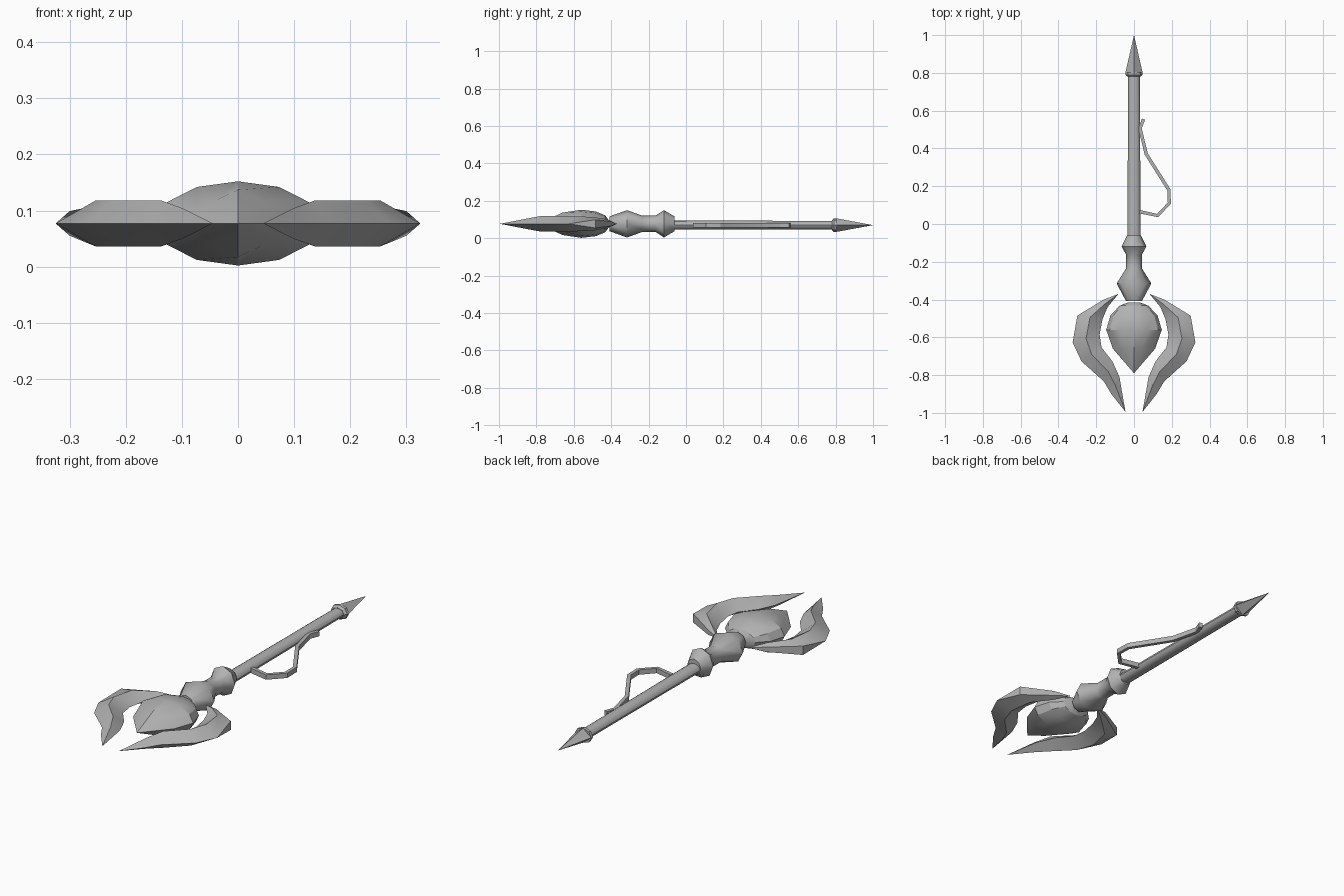
import bpy, bmesh, math
from mathutils import Vector

cube = bpy.data.objects.get("Cube")
if cube:
    bpy.data.objects.remove(cube, do_unlink=True)

grey = bpy.data.materials.new("plain_grey")
grey.use_nodes = True
COLOUR = (0.45, 0.45, 0.45, 1)
grey.diffuse_color = COLOUR
grey.node_tree.nodes["Principled BSDF"].inputs["Base Color"].default_value = COLOUR

MID = 0.077    # height of the head's centre line
SHAFT = 0.07   # height of the shaft's centre line


def loft(name, rings, angle):
    """Skin a list of equal-length rings; rings of zero size close to a point."""
    bm = bmesh.new()
    rows = [[bm.verts.new(p) for p in ring] for ring in rings]
    n = len(rows[0])
    for a, b in zip(rows, rows[1:]):
        for i in range(n):
            j = (i + 1) % n
            bm.faces.new((a[i], a[j], b[j], b[i]))
    bm.faces.new(rows[0])
    bm.faces.new(rows[-1])
    bmesh.ops.remove_doubles(bm, verts=bm.verts, dist=0.0005)
    bmesh.ops.recalc_face_normals(bm, faces=bm.faces)
    mesh = bpy.data.meshes.new(name)
    bm.to_mesh(mesh)
    bm.free()
    mesh.materials.append(grey)
    obj = bpy.data.objects.new(name, mesh)
    bpy.context.collection.objects.link(obj)
    bpy.ops.object.select_all(action='DESELECT')
    obj.select_set(True)
    bpy.context.view_layer.objects.active = obj
    bpy.ops.object.shade_smooth_by_angle(angle=math.radians(angle))
    return obj


def oval(y, rx, rz, z, sides, diamond=0.0):
    """Oval ring across the long axis, optionally squeezed to a diamond."""
    ring = []
    for i in range(sides):
        t = 2 * math.pi * i / sides
        c, s = math.cos(t), math.sin(t)
        k = 1 + diamond * (1 / (abs(c) + abs(s)) - 1)
        ring.append((rx * c * k, y, z + rz * s * k))
    return ring


def turned(name, profile, z, sides, angle):
    return loft(name, [oval(y, rx, rz, z, sides) for y, rx, rz in profile], angle)


# Shaft, end collar and end spike
turned("shaft", [(-0.08, 0.035, 0.024), (0.79, 0.031, 0.023)], SHAFT, 12, 40)
turned("end_collar", [(0.78, 0.034, 0.026), (0.79, 0.045, 0.036),
                      (0.805, 0.045, 0.036)], SHAFT, 8, 30)
turned("end_spike", [(0.8, 0.046, 0.037), (1.0, 0, 0)], SHAFT, 4, 20)

# Double-knobbed grip below the head
turned("grip", [(-0.062, 0.037, 0.04), (-0.118, 0.066, 0.073), (-0.162, 0.042, 0.044),
                (-0.235, 0.042, 0.044), (-0.315, 0.092, 0.073), (-0.408, 0.042, 0.04)],
       MID, 8, 50)

# Drop-shaped gem, rounded behind and coming to a four-sided point in front
gem = [(-0.415, 0.03, 0.022, 0), (-0.432, 0.075, 0.045, 0), (-0.482, 0.124, 0.066, 0),
       (-0.56, 0.147, 0.075, 0), (-0.66, 0.112, 0.06, 0.9), (-0.79, 0, 0, 1)]
loft("gem", [oval(y, rx, rz, MID, 12, d) for y, rx, rz, d in gem], 25)

# Pair of curved claws: outer x, y, inner x, y, half height, outer edge half height
claw = [(0.082, -0.37, 0.082, -0.37, 0, 0),
        (0.16, -0.40, 0.14, -0.44, 0.024, 0.012),
        (0.30, -0.485, 0.167, -0.505, 0.036, 0.022),
        (0.325, -0.627, 0.182, -0.585, 0.041, 0),
        (0.278, -0.727, 0.172, -0.653, 0.041, 0),
        (0.16, -0.833, 0.114, -0.727, 0.041, 0),
        (0.12, -0.90, 0.077, -0.81, 0.027, 0),
        (0.045, -0.995, 0.045, -0.995, 0, 0)]
for side, sx in (("left", 1), ("right", -1)):
    rings = []
    for ox, oy, ix, iy, h, e in claw:
        mx, my = (ox + ix) / 2, (oy + iy) / 2
        rings.append([(sx * x, y, MID + z) for x, y, z in
                      ((ix, iy, 0), (mx, my, h), (ox, oy, e), (ox, oy, -e), (mx, my, -h))])
    loft(side + "_claw", rings, 35)

# Loose strap hanging beside the shaft
path = [Vector(p) for p in ((0.05, 0.555), (0.032, 0.505), (0.065, 0.37), (0.185, 0.18),
                            (0.187, 0.11), (0.125, 0.045), (0.03, 0.065))]
rings = []
for i, p in enumerate(path):
    d = (path[min(i + 1, len(path) - 1)] - path[max(i - 1, 0)]).normalized()
    n = Vector((-d.y, d.x)) * 0.009
    rings.append([(p.x + s * n.x, p.y + s * n.y, SHAFT + t)
                  for s, t in ((-1, -0.012), (1, -0.012), (1, 0.012), (-1, 0.012))])
loft("strap", rings, 30)
